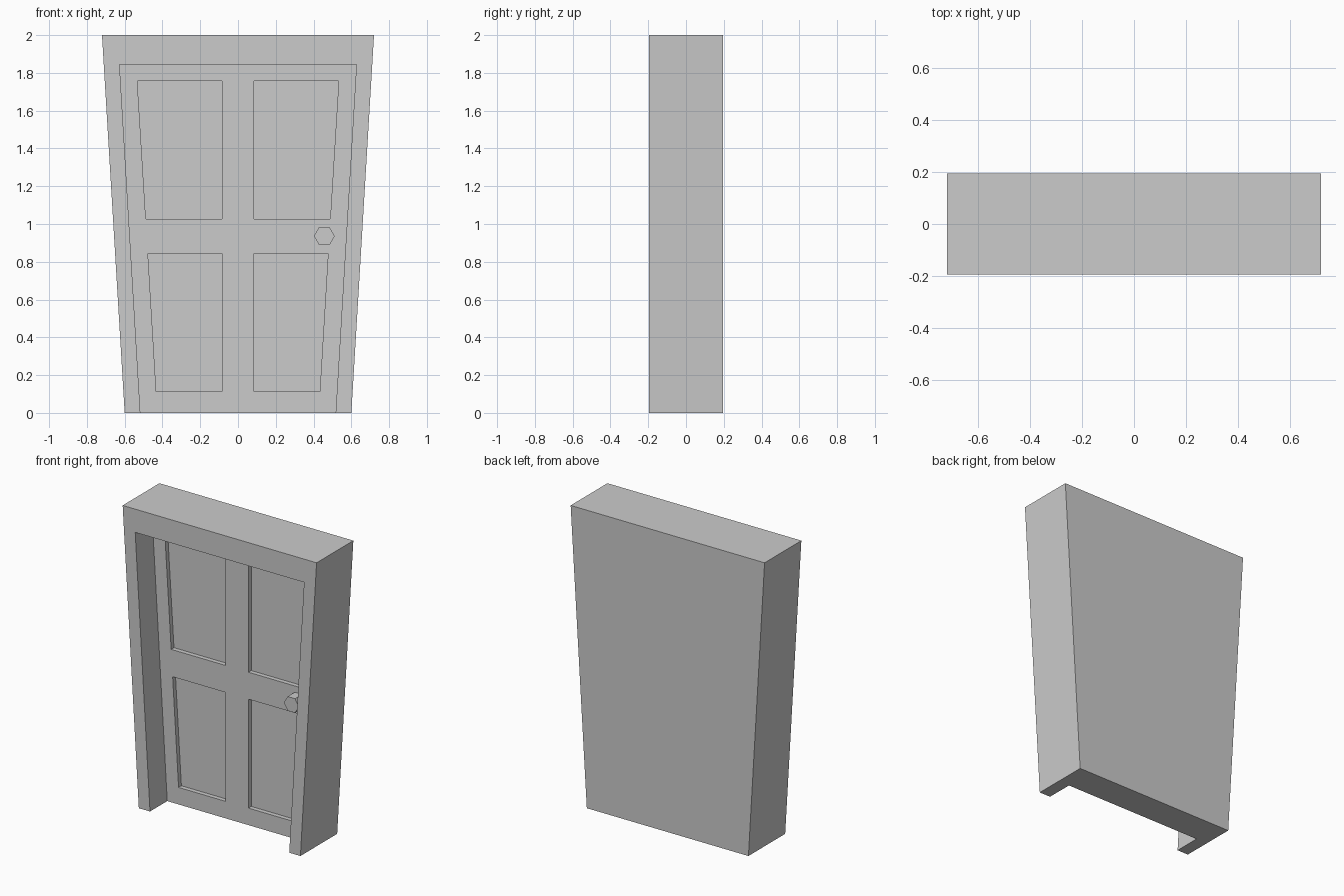
import bpy, bmesh, math

if "Cube" in bpy.data.objects:
    bpy.data.objects.remove(bpy.data.objects["Cube"])

FRONT, BACK = -0.195, 0.195      # full depth of the doorway block
DOOR_Y = -0.012                  # face of the door inside the frame
PANEL_Y = DOOR_Y + 0.03          # face of the sunken panels


def prism(name, profile, y0, y1):
    """Extrude an (x, z) outline from y0 to y1."""
    bm = bmesh.new()
    face = bm.faces.new([bm.verts.new((x, y0, z)) for x, z in profile])
    ext = bmesh.ops.extrude_face_region(bm, geom=[face])
    verts = [g for g in ext["geom"] if isinstance(g, bmesh.types.BMVert)]
    bmesh.ops.translate(bm, verts=verts, vec=(0, y1 - y0, 0))
    bmesh.ops.recalc_face_normals(bm, faces=bm.faces[:])
    mesh = bpy.data.meshes.new(name)
    bm.to_mesh(mesh)
    bm.free()
    obj = bpy.data.objects.new(name, mesh)
    bpy.context.collection.objects.link(obj)
    return obj


def carve(target, cutter):
    """Subtract the cutter from the target, then discard it."""
    cutter.hide_render = True
    mod = target.modifiers.new("carve", 'BOOLEAN')
    mod.operation = 'DIFFERENCE'
    mod.solver = 'EXACT'
    mod.object = cutter
    bpy.context.view_layer.objects.active = target
    bpy.ops.object.modifier_apply(modifier=mod.name)
    bpy.data.objects.remove(cutter)


# Frame and door: one block, wider at the top
door = prism("door_and_frame", [(-0.6, 0), (0.6, 0), (0.72, 2), (-0.72, 2)], FRONT, BACK)

# Recess in front of the door, open at the floor
slope = (0.627 - 0.517) / 1.844
low = 0.517 - 0.1 * slope
carve(door, prism("recess_cutter",
                  [(-low, -0.1), (low, -0.1), (0.627, 1.844), (-0.627, 1.844)],
                  FRONT - 0.1, DOOR_Y))

# Four sunken panels: (bottom z, top z, outer x at bottom, outer x at top)
for z0, z1, x0, x1 in [(0.114, 0.845, 0.433, 0.477), (1.026, 1.756, 0.488, 0.533)]:
    for s in (-1, 1):
        outline = [(s * 0.086, z0), (s * x0, z0), (s * x1, z1), (s * 0.086, z1)]
        carve(door, prism("panel_cutter", outline, DOOR_Y - 0.05, PANEL_Y))

# Six-sided knob
hexagon = [(0.457 + 0.055 * math.cos(i * math.pi / 3),
            0.936 + 0.055 * math.sin(i * math.pi / 3)) for i in range(6)]
prism("door_knob", hexagon, -0.087, DOOR_Y)
